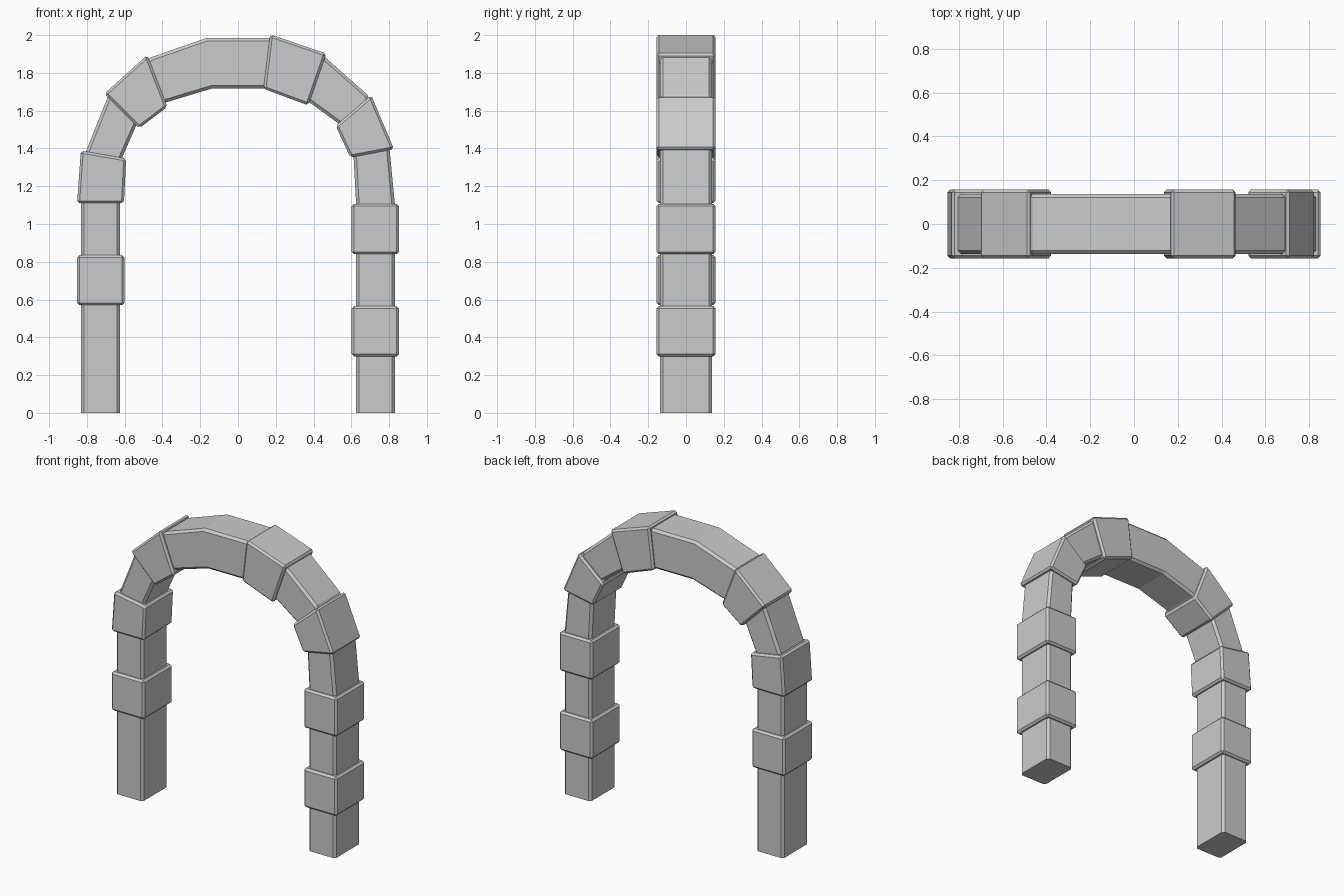
import bpy, bmesh

if "Cube" in bpy.data.objects:
    bpy.data.objects.remove(bpy.data.objects["Cube"])


def loft(name, stations, half_depth, bevel, bevel_ends):
    """Sweep a rectangular section through (outer point, inner point) stations in the XZ plane."""
    bm = bmesh.new()
    rings = []
    for (ox, oz), (ix, iz) in stations:
        d = half_depth
        rings.append([bm.verts.new(p) for p in
                      ((ox, -d, oz), (ox, d, oz), (ix, d, iz), (ix, -d, iz))])
    long_edges = []
    for a, b in zip(rings, rings[1:]):
        for i in range(4):
            j = (i + 1) % 4
            bm.faces.new((a[i], a[j], b[j], b[i]))
        long_edges += [bm.edges.get((a[i], b[i])) for i in range(4)]
    bm.faces.new(rings[0])
    bm.faces.new(rings[-1])
    bmesh.ops.recalc_face_normals(bm, faces=bm.faces[:])
    edges = bm.edges[:] if bevel_ends else long_edges
    bmesh.ops.bevel(bm, geom=edges, offset=bevel, offset_type='OFFSET',
                    segments=1, profile=0.5, affect='EDGES')
    bmesh.ops.recalc_face_normals(bm, faces=bm.faces[:])
    mesh = bpy.data.meshes.new(name)
    bm.to_mesh(mesh)
    bm.free()
    obj = bpy.data.objects.new(name, mesh)
    bpy.context.collection.objects.link(obj)
    return obj


# continuous arch core: right half stations, mirrored to the left
half = [((0.83, 0), (0.625, 0)),
        ((0.83, 1.11), (0.625, 1.11)),
        ((0.803, 1.39), (0.612, 1.355)),
        ((0.685, 1.685), (0.535, 1.53)),
        ((0.462, 1.882), (0.377, 1.645)),
        ((0.165, 1.985), (0.14, 1.717))]
left = [((-o[0], o[1]), (-i[0], i[1])) for o, i in reversed(half)]
loft("arch_core", half + left, 0.137, 0.016, False)

# straight raised blocks around the legs
for name, side, z0, z1 in (("left_leg_block", -1, 0.57, 0.835),
                           ("right_leg_block_lower", 1, 0.298, 0.565),
                           ("right_leg_block_upper", 1, 0.84, 1.107)):
    loft(name, [((side * 0.852, z), (side * 0.602, z)) for z in (z0, z1)],
         0.157, 0.013, True)

# wedge-shaped raised blocks around the curve
wedges = {
    "left_shoulder_block": [((-0.852, 1.11), (-0.604, 1.11)),
                            ((-0.832, 1.388), (-0.592, 1.347))],
    "left_crown_block": [((-0.707, 1.69), (-0.523, 1.507)),
                         ((-0.48, 1.895), (-0.374, 1.62))],
    "right_crown_block": [((0.17, 2.004), (0.135, 1.716)),
                          ((0.468, 1.902), (0.372, 1.628))],
    "right_shoulder_block": [((0.705, 1.682), (0.517, 1.52)),
                             ((0.826, 1.396), (0.595, 1.352))],
}
for name, stations in wedges.items():
    loft(name, stations, 0.157, 0.013, True)
